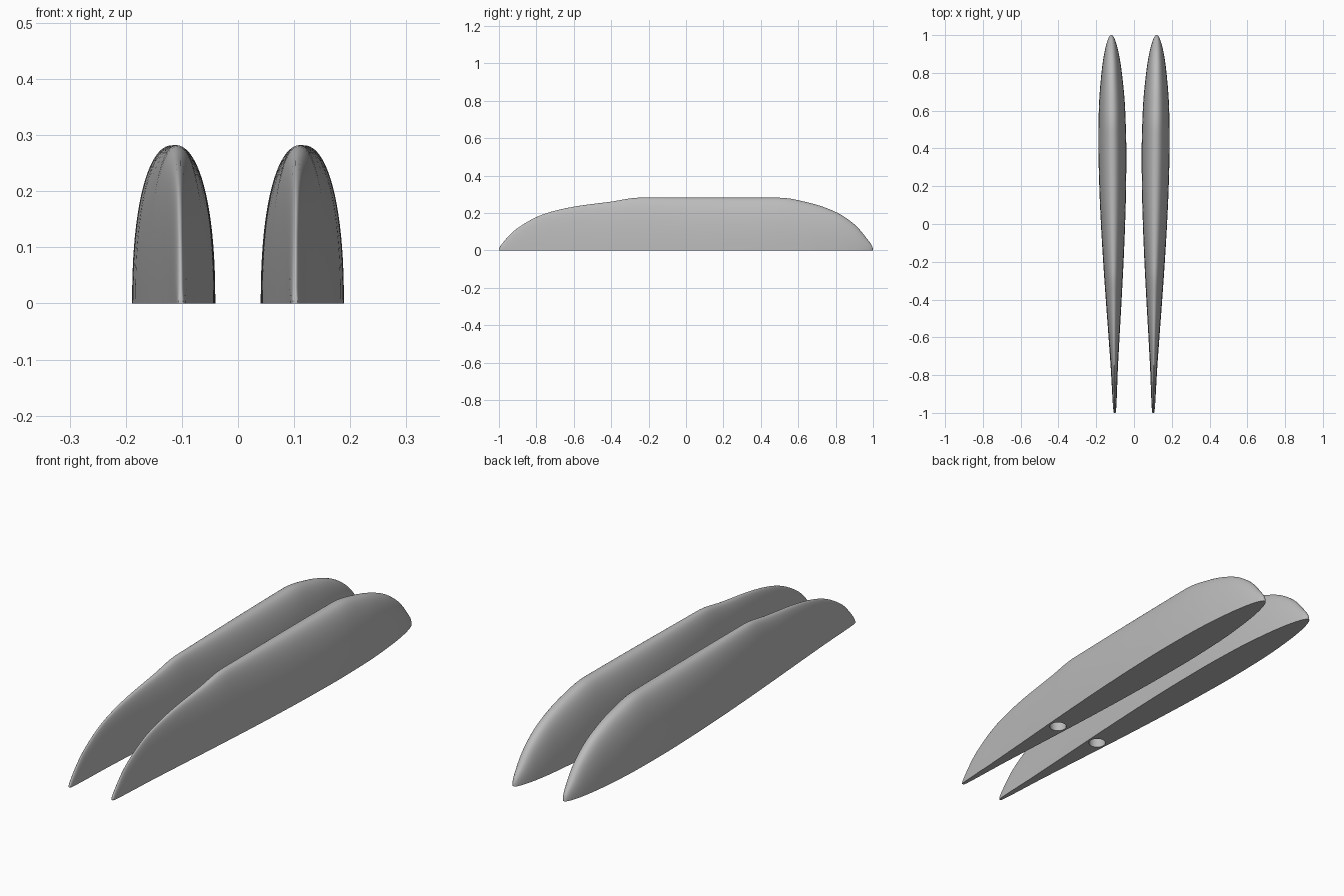
import bpy, bmesh, math

if "Cube" in bpy.data.objects:
    bpy.data.objects.remove(bpy.data.objects["Cube"], do_unlink=True)

grey = bpy.data.materials.new("plain grey")
grey.use_nodes = True
grey.diffuse_color = (0.5, 0.5, 0.5, 1)
grey.node_tree.nodes["Principled BSDF"].inputs["Base Color"].default_value = (0.5, 0.5, 0.5, 1)

# (position along y, value): ridge height and half width
HEIGHT = [(-1, .002), (-.98, .04), (-.9, .12), (-.75, .198), (-.6, .234), (-.4, .261), (-.25, .282),
          (.5, .282), (.65, .257), (.8, .206), (.9, .14), (.97, .06), (1, .002)]
WIDTH = [(-1, .004), (-.8, .017), (-.6, .029), (-.4, .042), (-.2, .054), (0, .064), (.2, .071),
         (.4, .074), (.6, .070), (.8, .054), (.9, .039), (.97, .021), (1, .001)]
STATIONS, ARC = 96, 40
POWER = 2 / 2.25


def curve(points, t):
    """Monotone cubic through the points, in the angle t where y = -cos(t)."""
    ts = [math.acos(-y) for y, v in points]
    vs = [v for y, v in points]
    n = len(ts)
    slopes = [(vs[i + 1] - vs[i]) / (ts[i + 1] - ts[i]) for i in range(n - 1)]
    tangents = [slopes[0]]
    for a, b in zip(slopes, slopes[1:]):
        tangents.append(2 * a * b / (a + b) if a * b > 0 else 0)
    tangents.append(slopes[-1])
    i = max(k for k in range(n - 1) if ts[k] <= t + 1e-9)
    h = ts[i + 1] - ts[i]
    s = (t - ts[i]) / h
    return ((1 + 2 * s) * (1 - s) ** 2 * vs[i] + s * (1 - s) ** 2 * h * tangents[i]
            + s * s * (3 - 2 * s) * vs[i + 1] + s * s * (s - 1) * h * tangents[i + 1])


def centre(y):
    return 0.111 + 0.009 * y


def fairing(name, side):
    # Domed sections lofted along the length, closed by a flat base
    bm = bmesh.new()
    rings = []
    for i in range(STATIONS + 1):
        t = math.pi * i / STATIONS
        y = -math.cos(t)
        w, h = curve(WIDTH, t), curve(HEIGHT, t)
        ring = []
        for j in range(ARC + 1):
            a = math.pi * j / ARC
            c, s = math.cos(a), max(0, math.sin(a))
            x = math.copysign(abs(c) ** POWER, c) * w
            z = h * s ** POWER if 0 < j < ARC else 0
            ring.append(bm.verts.new((side * (centre(y) + x), y, z)))
        rings.append(ring)
    for a, b in zip(rings, rings[1:]):
        for j in range(ARC):
            bm.faces.new((a[j], a[j + 1], b[j + 1], b[j]))
    bm.faces.new([r[0] for r in rings] + [r[-1] for r in reversed(rings)])
    bm.faces.new(rings[0])
    bm.faces.new(rings[-1])
    bmesh.ops.recalc_face_normals(bm, faces=bm.faces)
    mesh = bpy.data.meshes.new(name)
    bm.to_mesh(mesh)
    bm.free()
    mesh.materials.append(grey)
    obj = bpy.data.objects.new(name, mesh)
    bpy.context.collection.objects.link(obj)

    # Round socket bored up into the base
    y = -0.37
    bpy.ops.mesh.primitive_cylinder_add(vertices=32, radius=0.035, depth=0.2,
                                        location=(side * centre(y), y, 0))
    cutter = bpy.context.object
    cutter.name = name + "_socket_cutter"
    cutter.hide_render = True
    cutter.data.materials.append(grey)
    cut = obj.modifiers.new("socket", 'BOOLEAN')
    cut.operation = 'DIFFERENCE'
    cut.solver = 'EXACT'
    cut.object = cutter
    bpy.ops.object.select_all(action='DESELECT')
    obj.select_set(True)
    bpy.context.view_layer.objects.active = obj
    bpy.ops.object.modifier_apply(modifier=cut.name)
    bpy.data.objects.remove(cutter, do_unlink=True)
    bpy.ops.object.shade_smooth_by_angle(angle=math.radians(35))


fairing("left_fairing", 1)
fairing("right_fairing", -1)
